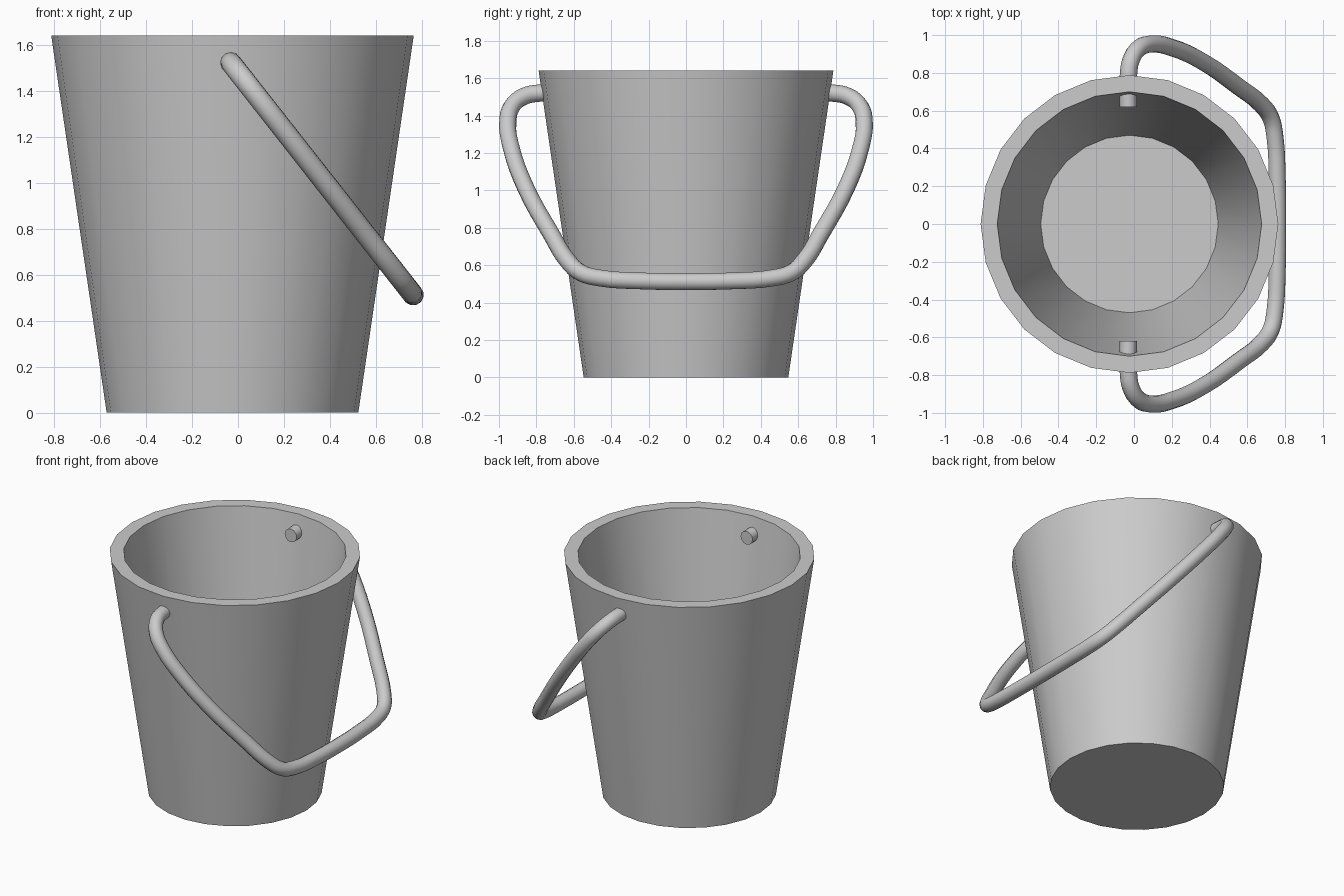
import bpy, bmesh, math

if "Cube" in bpy.data.objects:
    bpy.data.objects.remove(bpy.data.objects["Cube"])

CX = -0.024   # bucket axis
SIDES = 24


def smooth(obj):
    bpy.ops.object.select_all(action='DESELECT')
    obj.select_set(True)
    bpy.context.view_layer.objects.active = obj
    bpy.ops.object.shade_smooth_by_angle(angle=math.radians(35))


# Bucket: profile (radius, z) from outer base, over the rim, to inner floor
profile = [(0.547, 0), (0.788, 1.64), (0.70, 1.64), (0.47, 0.08)]
bm = bmesh.new()
rings = []
for r, z in profile:
    rings.append([bm.verts.new((CX + r * math.cos(2 * math.pi * i / SIDES),
                                r * math.sin(2 * math.pi * i / SIDES), z))
                  for i in range(SIDES)])
for a, b in zip(rings, rings[1:]):
    for i in range(SIDES):
        j = (i + 1) % SIDES
        bm.faces.new((a[i], a[j], b[j], b[i]))
bm.faces.new(rings[0][::-1])
bm.faces.new(rings[-1])
bmesh.ops.recalc_face_normals(bm, faces=bm.faces[:])
mesh = bpy.data.meshes.new("bucket")
bm.to_mesh(mesh)
bm.free()
bucket = bpy.data.objects.new("bucket", mesh)
bpy.context.collection.objects.link(bucket)
smooth(bucket)

# Handle: half path (y, z) from peg inside the wall to the middle of the grip
half = [(0.62, 1.52), (0.78, 1.52), (0.865, 1.503), (0.93, 1.45),
        (0.953, 1.36), (0.935, 1.23), (0.86, 1.02), (0.72, 0.765),
        (0.63, 0.62), (0.56, 0.558), (0.46, 0.531), (0.25, 0.516)]
path = half + [(0, 0.512)] + [(-y, z) for y, z in reversed(half)]
curve = bpy.data.curves.new("handle", 'CURVE')
curve.dimensions = '3D'
curve.bevel_depth = 0.046
curve.bevel_resolution = 4
curve.resolution_u = 4
curve.use_fill_caps = True
spline = curve.splines.new('BEZIER')
spline.bezier_points.add(len(path) - 1)
for p, (y, z) in zip(spline.bezier_points, path):
    p.co = (-0.03 + (1.52 - z) * 0.785, y, z)   # handle hangs in a tilted plane
    p.handle_left_type = p.handle_right_type = 'AUTO'
handle = bpy.data.objects.new("handle", curve)
bpy.context.collection.objects.link(handle)
bpy.ops.object.select_all(action='DESELECT')
handle.select_set(True)
bpy.context.view_layer.objects.active = handle
bpy.ops.object.convert(target='MESH')
handle = bpy.context.view_layer.objects.active
bm = bmesh.new()
bm.from_mesh(handle.data)
bmesh.ops.remove_doubles(bm, verts=bm.verts[:], dist=0.0005)
bmesh.ops.recalc_face_normals(bm, faces=bm.faces[:])
bm.to_mesh(handle.data)
bm.free()
smooth(handle)
